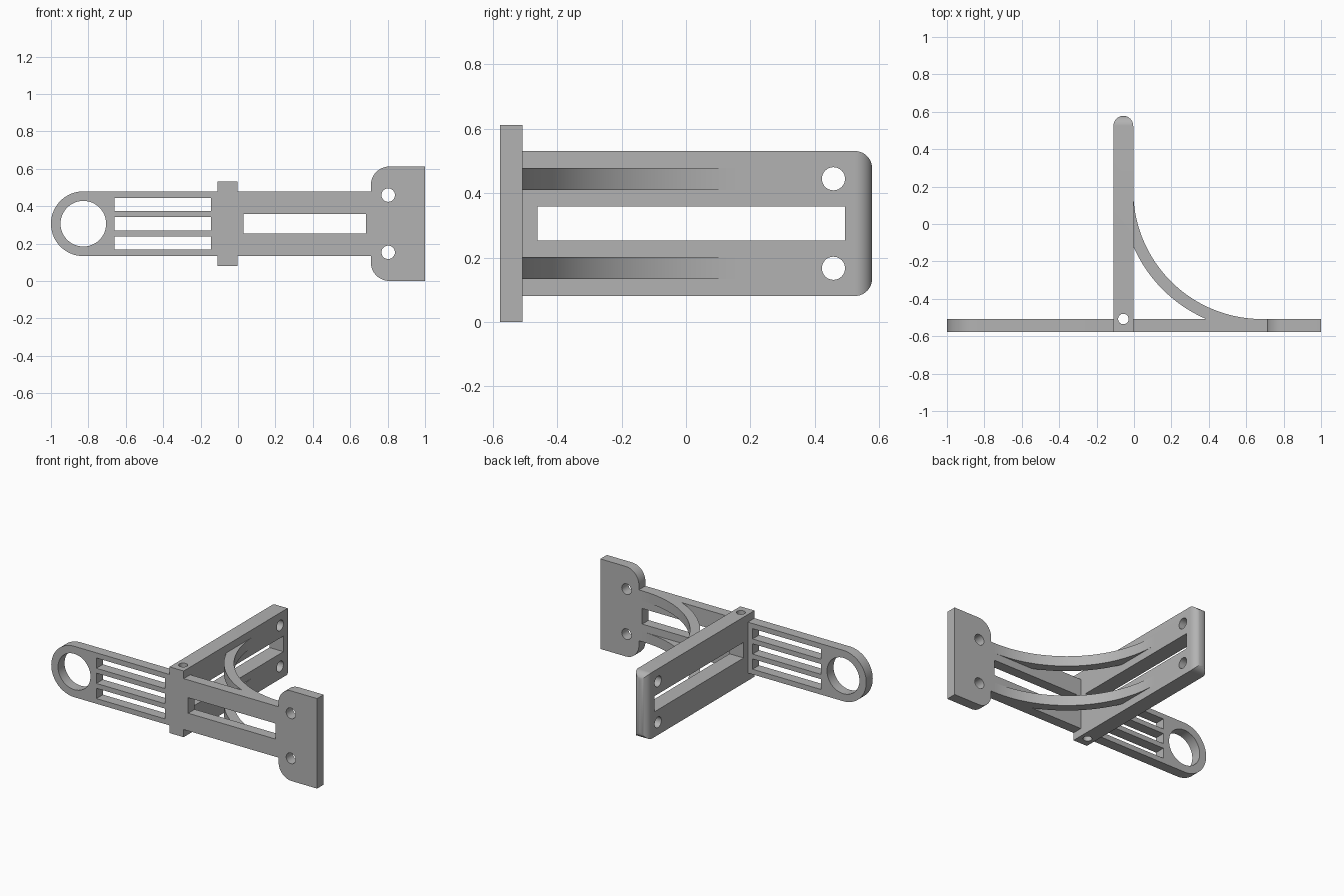
import bpy
import bmesh
from math import acos, asin, cos, pi, radians, sin
from mathutils import Vector

if "Cube" in bpy.data.objects:
    bpy.data.objects.remove(bpy.data.objects["Cube"], do_unlink=True)

grey = bpy.data.materials.new("plain_grey")
grey.use_nodes = True
grey.diffuse_color = (0.45, 0.45, 0.45, 1)
grey.node_tree.nodes["Principled BSDF"].inputs["Base Color"].default_value = (0.45, 0.45, 0.45, 1)

MID = 0.306                 # height of the symmetry plane
FRONT, BACK = -0.578, -0.508  # faces of the front plate


def arc(cx, cy, r, start, end, steps=24):
    """Points along an arc, angles in radians."""
    angles = [start + (end - start) * i / steps for i in range(steps + 1)]
    return [(cx + r * cos(a), cy + r * sin(a)) for a in angles]


def circle(cx, cy, r, steps=48):
    return arc(cx, cy, r, 0, 2 * pi, steps)[:-1]


def rect(u0, u1, v0, v1):
    return [(u0, v0), (u1, v0), (u1, v1), (u0, v1)]


def prism(name, outline, axis, low, high):
    """Extrude a 2D outline along an axis; the other two axes keep their order."""
    def place(p, w):
        co = list(p)
        co.insert("xyz".index(axis), w)
        return Vector(co)
    bm = bmesh.new()
    face = bm.faces.new([bm.verts.new(place(p, low)) for p in outline])
    new = bmesh.ops.extrude_face_region(bm, geom=[face])["geom"]
    shift = place((0, 0), high - low)
    bmesh.ops.translate(bm, vec=shift, verts=[g for g in new if isinstance(g, bmesh.types.BMVert)])
    bmesh.ops.recalc_face_normals(bm, faces=bm.faces)
    mesh = bpy.data.meshes.new(name)
    bm.to_mesh(mesh)
    bm.free()
    mesh.materials.append(grey)
    obj = bpy.data.objects.new(name, mesh)
    bpy.context.collection.objects.link(obj)
    return obj


def combine(target, tool, operation):
    """Apply a boolean with the tool object, then discard the tool."""
    tool.hide_render = True
    mod = target.modifiers.new("combine", "BOOLEAN")
    mod.operation, mod.solver, mod.object = operation, "EXACT", tool
    graph = bpy.context.evaluated_depsgraph_get()
    mesh = bpy.data.meshes.new_from_object(target.evaluated_get(graph))
    target.modifiers.clear()
    target.data = mesh
    bpy.data.objects.remove(tool, do_unlink=True)


def cut(target, outline, axis, low=-2, high=2):
    combine(target, prism("cutter", outline, axis, low, high), "DIFFERENCE")


# Front plate: ring end, straight arm and rounded mounting flange
half, ring_x, flange_x, corner = 0.173, -0.827, 0.71, 0.1
flange_half = MID
upper = [(1, MID + flange_half)]
upper += arc(flange_x + corner, MID + flange_half - corner, corner, pi / 2, pi, 12)
upper += [(flange_x, MID + half)]
upper += arc(ring_x, MID, half, pi / 2, pi, 24)
lower = [(x, 2 * MID - z) for x, z in reversed(upper[:-1])]
bracket = prism("bracket_frame", upper + lower, "y", FRONT, BACK)
cut(bracket, circle(ring_x, MID, 0.122), "y")
for offset in (-0.103, 0, 0.103):
    cut(bracket, rect(-0.66, -0.145, MID + offset - 0.035, MID + offset + 0.035), "y")
cut(bracket, rect(0.03, 0.685, MID - 0.053, MID + 0.053), "y")
for side in (-1, 1):
    cut(bracket, circle(0.803, MID + side * 0.153, 0.036, 32), "y")

# Rear post: rounded tip in plan, rounded corners in side outline
x0, x1, tip, tall = -0.11, -0.004, 0.578, 0.225
mid_x, r = (x0 + x1) / 2, (x1 - x0) / 2
plan = [(x0, FRONT), (x1, FRONT)] + arc(mid_x, tip - r, r, 0, pi)
post = prism("rear_post", plan, "z", MID - tall, MID + tall)
side_outline = [(FRONT - 0.1, MID - tall - 0.0)]
side_outline += arc(tip - r, MID - tall + r, r, -pi / 2, 0, 12)
side_outline += arc(tip - r, MID + tall - r, r, 0, pi / 2, 12)
side_outline += [(FRONT - 0.1, MID + tall)]
combine(post, prism("side_shape", side_outline, "x", -0.5, 0.5), "INTERSECT")
combine(bracket, post, "UNION")
cut(bracket, rect(-0.462, 0.494, MID - 0.053, MID + 0.053), "x", -0.3, 0.3)
for side in (-1, 1):
    cut(bracket, circle(0.458, MID + side * 0.139, 0.036, 32), "x", -0.3, 0.3)
cut(bracket, circle(mid_x, BACK, 0.028, 32), "z")

# Curved braces between the post and the plate
radius, outer = 0.688, 0.75
cx, cy = x1 + radius, BACK + radius
first, last = pi + acos(radius / outer), pi + asin(radius / outer)
brace = arc(cx, cy, radius, pi, 1.5 * pi, 48) + arc(cx, cy, outer, last, first, 32)
braces = [prism("lower_brace", brace, "z", MID - half, MID - 0.104),
          prism("upper_brace", brace, "z", MID + 0.104, MID + half)]

bpy.ops.object.select_all(action="DESELECT")
for obj in [bracket] + braces:
    obj.select_set(True)
bpy.context.view_layer.objects.active = bracket
bpy.ops.object.shade_smooth_by_angle(angle=radians(30))
